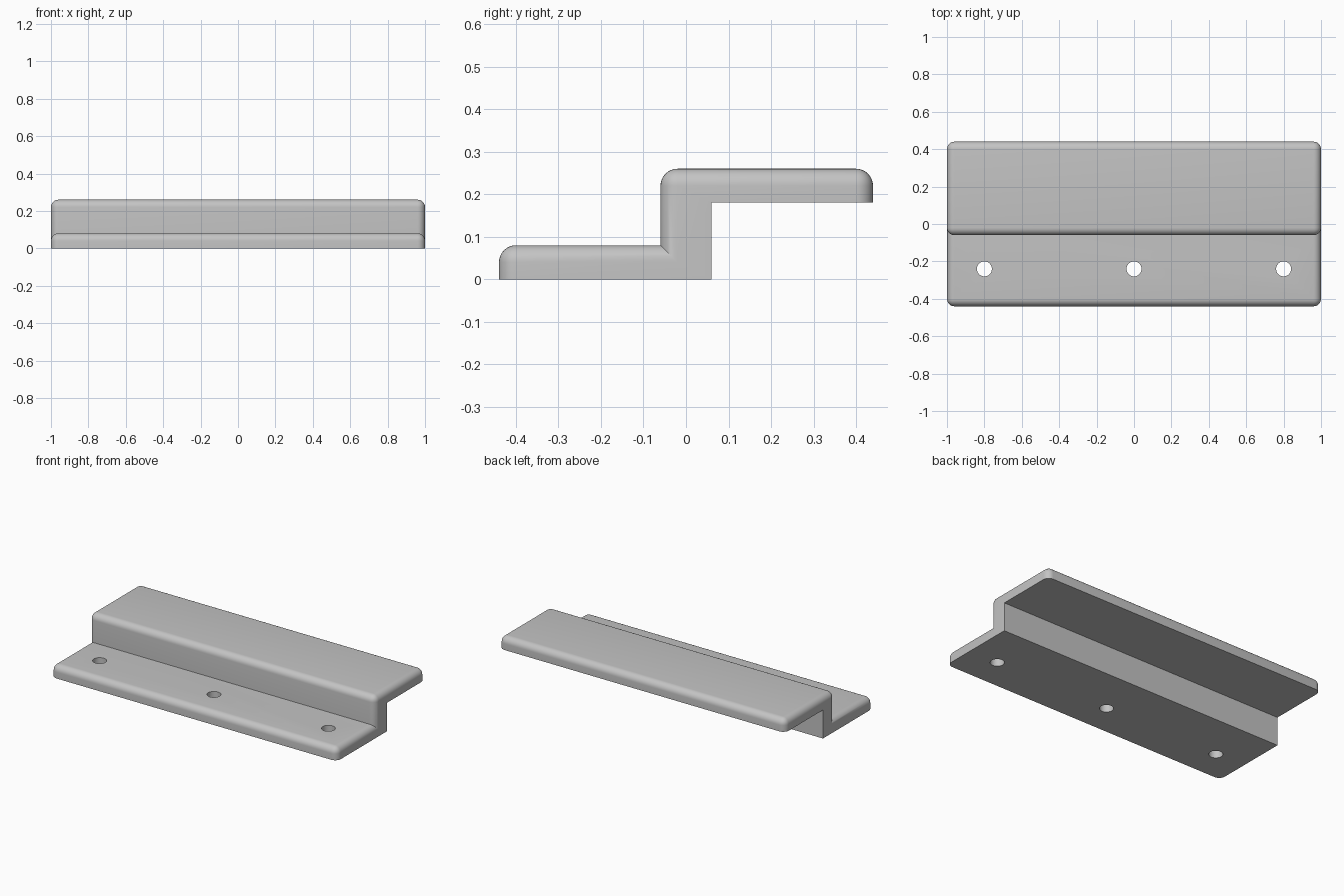
import bpy
import bmesh

cube = bpy.data.objects.get("Cube")
if cube:
    bpy.data.objects.remove(cube, do_unlink=True)

RADIUS = 0.04

metal = bpy.data.materials.new("light grey")
metal.use_nodes = True
grey = (0.55, 0.55, 0.55, 1)
metal.diffuse_color = grey
metal.node_tree.nodes["Principled BSDF"].inputs["Base Color"].default_value = grey

# Stepped Z-shaped section (y, z), extruded along x
profile = [(-0.44, 0), (0.06, 0), (0.06, 0.18), (0.44, 0.18),
           (0.44, 0.26), (-0.06, 0.26), (-0.06, 0.08), (-0.44, 0.08)]
bm = bmesh.new()
section = bm.faces.new([bm.verts.new((-1, y, z)) for y, z in profile])
extruded = bmesh.ops.extrude_face_region(bm, geom=[section])
new_verts = [g for g in extruded["geom"] if isinstance(g, bmesh.types.BMVert)]
bmesh.ops.translate(bm, verts=new_verts, vec=(2, 0, 0))
bmesh.ops.recalc_face_normals(bm, faces=bm.faces)


# Round the outward edges; the undersides and inner corners stay sharp
def is_rounded(edge):
    if not edge.is_convex:
        return False
    if any(f.normal.z < -0.5 for f in edge.link_faces):
        return False
    mid = (edge.verts[0].co + edge.verts[1].co) / 2
    return abs(mid.y - 0.06) > 0.001


bmesh.ops.bevel(bm, geom=[e for e in bm.edges if is_rounded(e)], offset=RADIUS,
                offset_type='OFFSET', segments=8, profile=0.5,
                affect='EDGES', clamp_overlap=False)
mesh = bpy.data.meshes.new("step_bracket")
bm.to_mesh(mesh)
bm.free()
bracket = bpy.data.objects.new("step_bracket", mesh)
bpy.context.collection.objects.link(bracket)
mesh.materials.append(metal)

# Three screw holes through the lower flange
for x in (-0.8, 0, 0.8):
    bpy.ops.mesh.primitive_cylinder_add(vertices=48, radius=RADIUS, depth=0.3,
                                        location=(x, -0.24, 0.04))
    cutter = bpy.context.object
    cutter.name = "hole_cutter"
    cutter.hide_render = True
    cutter.data.materials.append(metal)
    hole = bracket.modifiers.new("screw_hole", 'BOOLEAN')
    hole.operation = 'DIFFERENCE'
    hole.solver = 'EXACT'
    hole.object = cutter
    bpy.context.view_layer.objects.active = bracket
    bpy.ops.object.modifier_apply(modifier=hole.name)
    bpy.data.objects.remove(cutter, do_unlink=True)

# Smooth rounds, crisp corners
bpy.ops.object.select_all(action='DESELECT')
bracket.select_set(True)
bpy.context.view_layer.objects.active = bracket
bpy.ops.object.shade_smooth_by_angle(angle=0.52)
